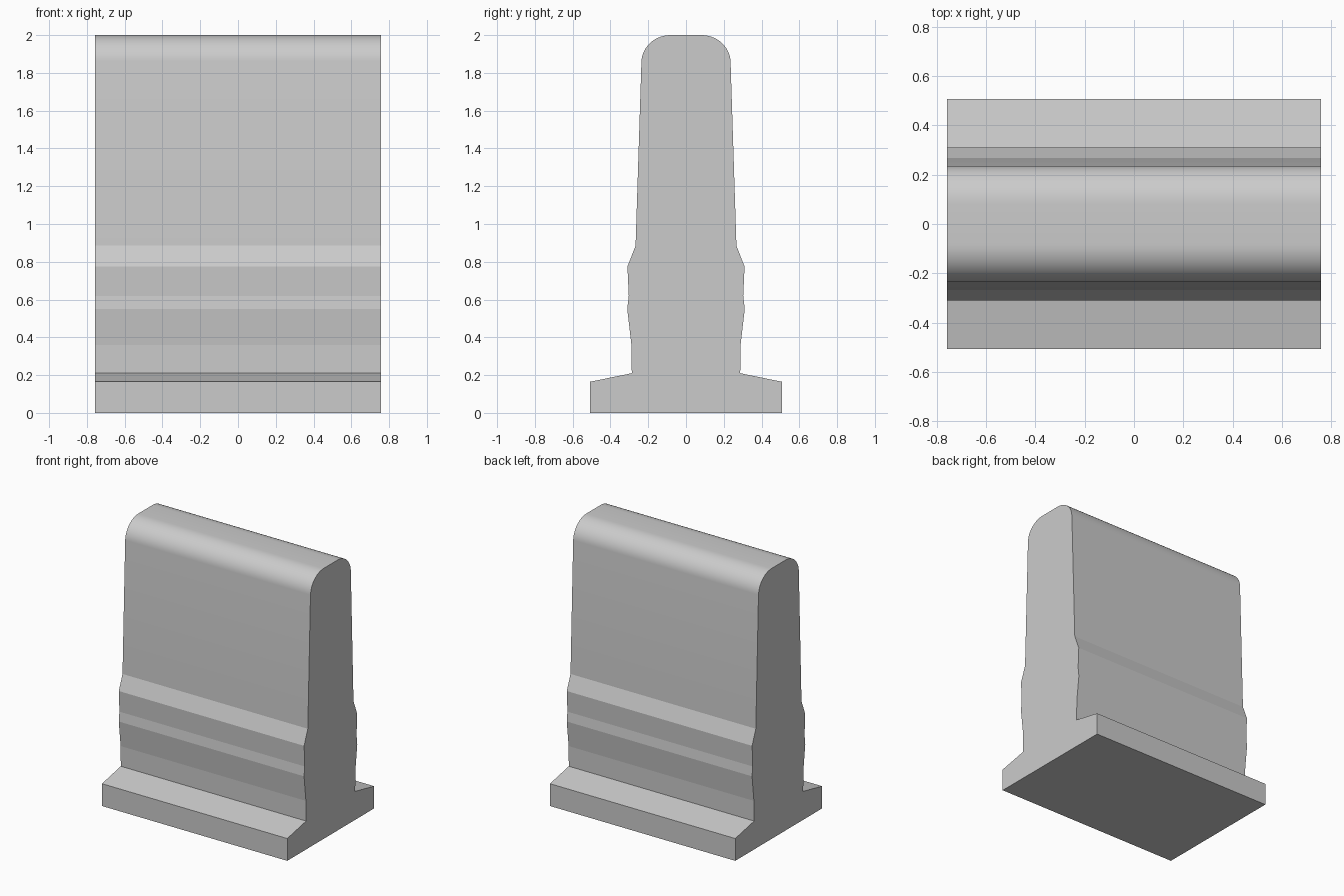
import bpy, bmesh, math

if "Cube" in bpy.data.objects:
    bpy.data.objects.remove(bpy.data.objects["Cube"])

HALF_LENGTH = 0.758

# Half cross-section (y, z): stepped foot, waisted lower wall, tapering upper wall
half = [(0.507, 0.0), (0.507, 0.165), (0.287, 0.21), (0.289, 0.36),
        (0.311, 0.55), (0.303, 0.62), (0.310, 0.775), (0.267, 0.885)]

# Rounded top shoulder
STEPS = 12
for i in range(STEPS + 1):
    a = math.radians(3 + 87 * i / STEPS)
    half.append((0.082 + 0.154 * math.cos(a), 1.855 + 0.145 * math.sin(a)))

# Mirror into a closed outline
profile = half + [(-y, z) for y, z in reversed(half)]

# Extrude the outline along the wall's length
bm = bmesh.new()
end = bm.faces.new([bm.verts.new((-HALF_LENGTH, y, z)) for y, z in profile])
ext = bmesh.ops.extrude_face_region(bm, geom=[end], use_keep_orig=True)
verts = [v for v in ext["geom"] if isinstance(v, bmesh.types.BMVert)]
bmesh.ops.translate(bm, verts=verts, vec=(2 * HALF_LENGTH, 0, 0))
bmesh.ops.recalc_face_normals(bm, faces=bm.faces[:])

mesh = bpy.data.meshes.new("wall_block")
bm.to_mesh(mesh)
bm.free()
wall = bpy.data.objects.new("wall_block", mesh)
bpy.context.collection.objects.link(wall)

# Smooth only the rounded top; keep the wall facets crisp
for p in mesh.polygons:
    p.use_smooth = p.center.z > 1.3 and abs(p.normal.x) < 0.5
